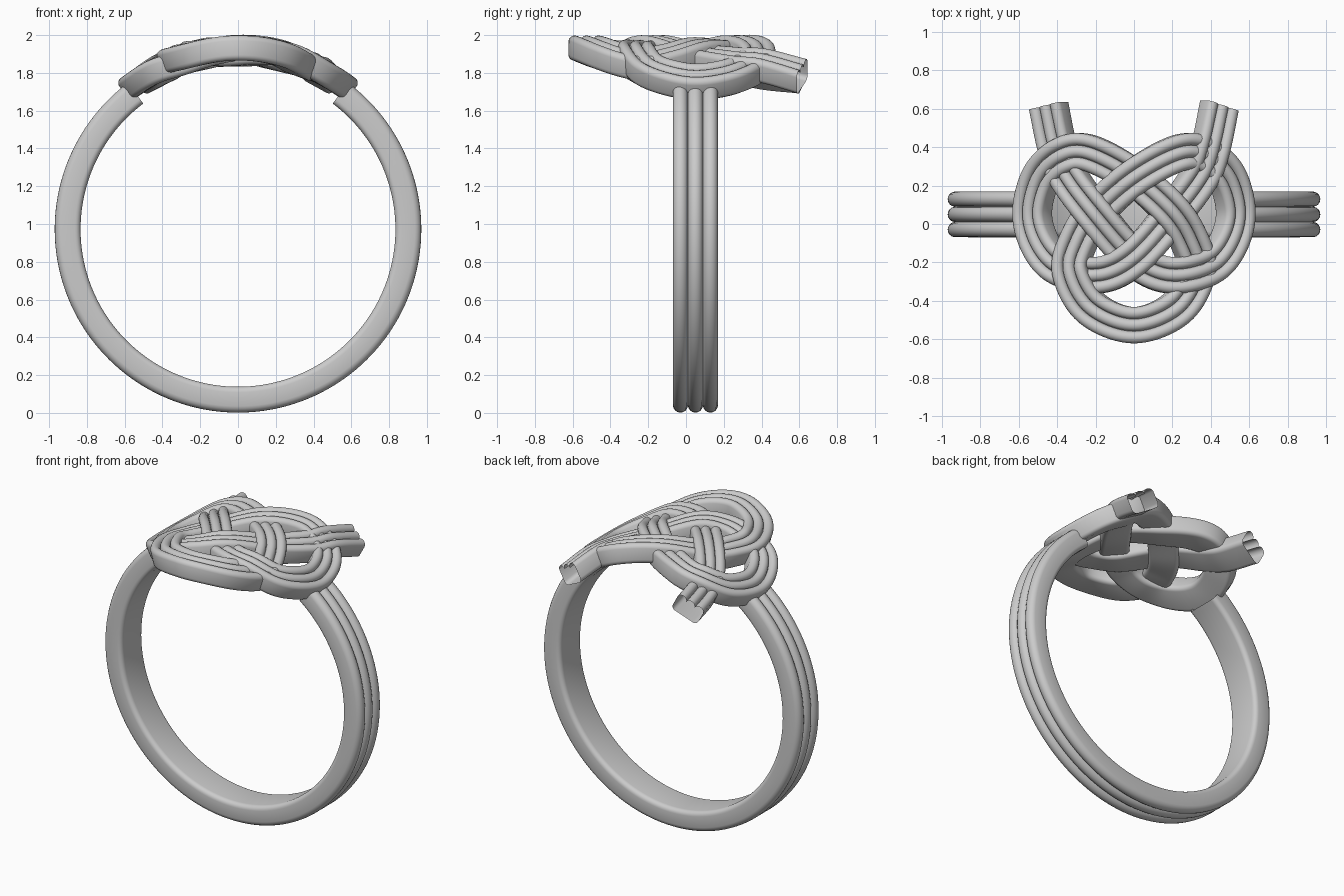
import bpy
import bmesh
from math import sin, cos, pi, sqrt, radians
from mathutils import Vector

if "Cube" in bpy.data.objects:
    bpy.data.objects.remove(bpy.data.objects["Cube"])

metal = bpy.data.materials.new("grey_metal")
metal.use_nodes = True
grey = (0.6, 0.6, 0.6, 1)
metal.diffuse_color = grey
metal.node_tree.nodes["Principled BSDF"].inputs["Base Color"].default_value = grey

CENTRE = Vector((0, 0, 0.972))


def corded_profile(width, height):
    """Flat underside with round corners, three round cords on top."""
    pts = []
    r = width / 6
    for i in (1, 0, -1):
        for k in range(9):
            a = radians(8 + k * 20.5)
            pts.append((2 * r * i + r * cos(a), height / 2 - r + r * sin(a)))
    c = height * 0.22
    for sx, start in ((-1, pi), (1, 1.5 * pi)):
        for k in range(6):
            a = start + k * pi / 10
            pts.append((sx * (width / 2 - c) + c * cos(a), c - height / 2 + c * sin(a)))
    return pts


def sweep(name, frames, profile):
    """Skin a profile along frames of (origin, side, up)."""
    bm = bmesh.new()
    rings = [[bm.verts.new(o + s * u + up * v) for u, v in profile]
             for o, s, up in frames]
    n = len(profile)
    for a, b in zip(rings, rings[1:]):
        for j in range(n):
            k = (j + 1) % n
            bm.faces.new((a[j], a[k], b[k], b[j]))
    bmesh.ops.recalc_face_normals(bm, faces=bm.faces)
    mesh = bpy.data.meshes.new(name)
    bm.to_mesh(mesh)
    bm.free()
    mesh.materials.append(metal)
    obj = bpy.data.objects.new(name, mesh)
    bpy.context.collection.objects.link(obj)
    bpy.ops.object.select_all(action='DESELECT')
    obj.select_set(True)
    bpy.context.view_layer.objects.active = obj
    bpy.ops.object.shade_smooth_by_angle(angle=radians(40))
    return obj


# Open band running under the knot
band = []
for i in range(129):
    a = radians(37 + 286 * i / 128)
    up = Vector((sin(a), 0, cos(a)))
    band.append((CENTRE + up * 0.902 + Vector((0, 0.05, 0)), Vector((0, 1, 0)), up))
sweep("ring_band", band, corded_profile(0.238, 0.137))

# Half of the knot path: x, y, radius, weave (+1 over, -1 under)
half = [
    (-0.445, 0.615, 0.925, 0), (-0.40, 0.40, 0.94, -1), (-0.345, 0.25, 0.945, 0),
    (-0.20, 0.05, 0.945, 1), (-0.02, -0.16, 0.945, -1), (0.13, -0.255, 0.945, 0),
    (0.28, -0.26, 0.945, 1), (0.42, -0.20, 0.945, 0), (0.505, -0.07, 0.945, 0),
    (0.53, 0.08, 0.945, 0), (0.48, 0.25, 0.945, 0), (0.37, 0.355, 0.95, -0.5),
    (0.235, 0.37, 0.955, 0.5), (0.01, 0.25, 0.945, 1), (-0.19, 0.07, 0.945, -1),
    (-0.29, -0.09, 0.945, 0), (-0.325, -0.25, 0.95, 1), (-0.22, -0.44, 0.955, 0),
]
WEAVE = 0.016
path = [Vector((x, y, r + WEAVE * w)) for x, y, r, w in half]
path.append(Vector((0, -0.527, 0.96)))
path += [Vector((-x, y, r - WEAVE * w)) for x, y, r, w in reversed(half)]


def catmull(p0, p1, p2, p3, t):
    return 0.5 * (2 * p1 + (p2 - p0) * t + (2 * p0 - 5 * p1 + 4 * p2 - p3) * t * t
                  + (3 * p1 - p0 - 3 * p2 + p3) * t ** 3)


# Smooth the path and wrap it on the cylinder of the ring
ctrl = [2 * path[0] - path[1]] + path + [2 * path[-1] - path[-2]]
STEPS = 10
flat = [catmull(*ctrl[i:i + 4], k / STEPS)
        for i in range(len(ctrl) - 3) for k in range(STEPS)] + [path[-1]]
points = [CENTRE + Vector((p.x, p.y, sqrt(p.z ** 2 - p.x ** 2))) for p in flat]

knot = []
for i, p in enumerate(points):
    tangent = points[min(i + 1, len(points) - 1)] - points[max(i - 1, 0)]
    up = p - CENTRE
    up.y = 0
    up.normalize()
    side = tangent.cross(up).normalized()
    knot.append((p, side, up))
sweep("woven_knot", knot, corded_profile(0.19, 0.132))
